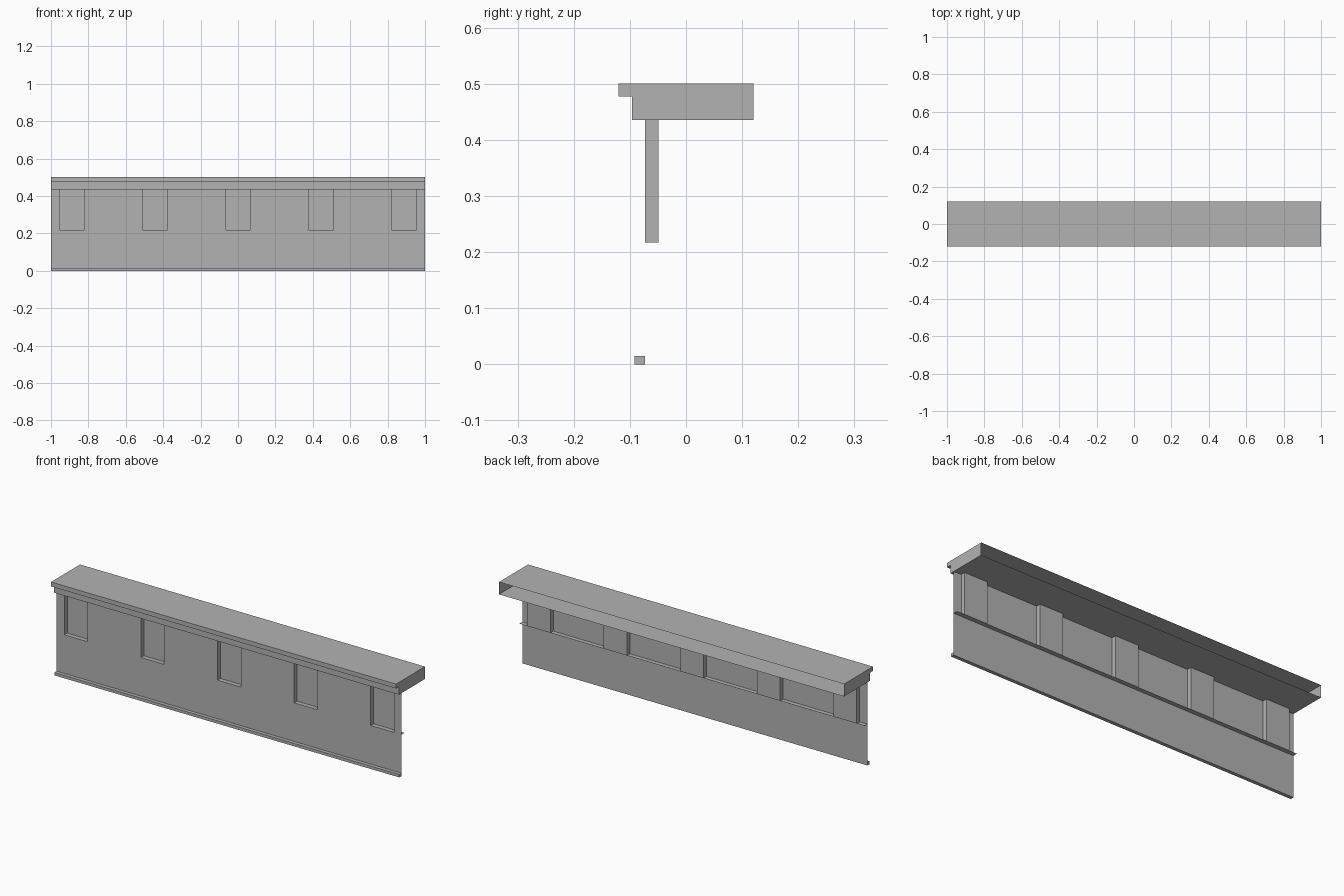
import bpy
import bmesh

if "Cube" in bpy.data.objects:
    bpy.data.objects.remove(bpy.data.objects["Cube"], do_unlink=True)

GREY = (0.45, 0.45, 0.45, 1.0)
grey = bpy.data.materials.new("plain grey")
grey.use_nodes = True
grey.diffuse_color = GREY
grey.node_tree.nodes["Principled BSDF"].inputs["Base Color"].default_value = GREY

HALF = 1.0                  # half length of the building
WALL_Y, PANE_Y = -0.073, -0.049
SILL_Z, EAVE_Z, TOP_Z = 0.217, 0.435, 0.5
WIN_W, WIN_STEP = 0.135, 0.444
windows = [i * WIN_STEP for i in range(-2, 3)]


def sweep(name, path, direction, capped=False, closed=False):
    """Extrude a path of points along a direction; optionally cap both ends."""
    bm = bmesh.new()
    a = [bm.verts.new(p) for p in path]
    b = [bm.verts.new([c + d for c, d in zip(p, direction)]) for p in path]
    n = len(path)
    for i in range(n if closed else n - 1):
        j = (i + 1) % n
        bm.faces.new((a[i], a[j], b[j], b[i]))
    if capped:
        bm.faces.new(a[::-1])
        bm.faces.new(b)
    bmesh.ops.recalc_face_normals(bm, faces=bm.faces)
    mesh = bpy.data.meshes.new(name)
    bm.to_mesh(mesh)
    bm.free()
    mesh.materials.append(grey)
    obj = bpy.data.objects.new(name, mesh)
    bpy.context.collection.objects.link(obj)
    return obj


def along_length(name, profile, **options):
    """Sweep a (y, z) profile over the full length."""
    return sweep(name, [(-HALF, y, z) for y, z in profile], (2 * HALF, 0, 0), **options)


# Hollow roof with a stepped front fascia, end caps and an open back
along_length("roof", [(0.12, EAVE_Z), (-0.096, EAVE_Z), (-0.096, 0.477),
                      (-0.12, 0.477), (-0.12, TOP_Z), (0.12, TOP_Z)], capped=True)

# Thin lower wall, bent back into a continuous sill ledge
along_length("lower_wall", [(WALL_Y, 0), (WALL_Y, SILL_Z)])
along_length("sill_ledge", [(WALL_Y, SILL_Z), (PANE_Y, SILL_Z)])

# Skirting along the foot of the front
along_length("skirting", [(-0.092, 0), (WALL_Y, 0), (WALL_Y, 0.015), (-0.092, 0.015)],
             capped=True, closed=True)

# Wall piers between the windows
rise = (0, 0, EAVE_Z - SILL_Z)
edges = [-HALF] + [c + s * WIN_W / 2 for c in windows for s in (-1, 1)] + [HALF]
for left, right in zip(edges[::2], edges[1::2]):
    sweep("wall_pier", [(left, WALL_Y, SILL_Z), (right, WALL_Y, SILL_Z)], rise)

# Recessed windows: two side reveals and a back pane
for c in windows:
    l, r = c - WIN_W / 2, c + WIN_W / 2
    sweep("window_recess", [(l, WALL_Y, SILL_Z), (l, PANE_Y, SILL_Z),
                            (r, PANE_Y, SILL_Z), (r, WALL_Y, SILL_Z)], rise)
